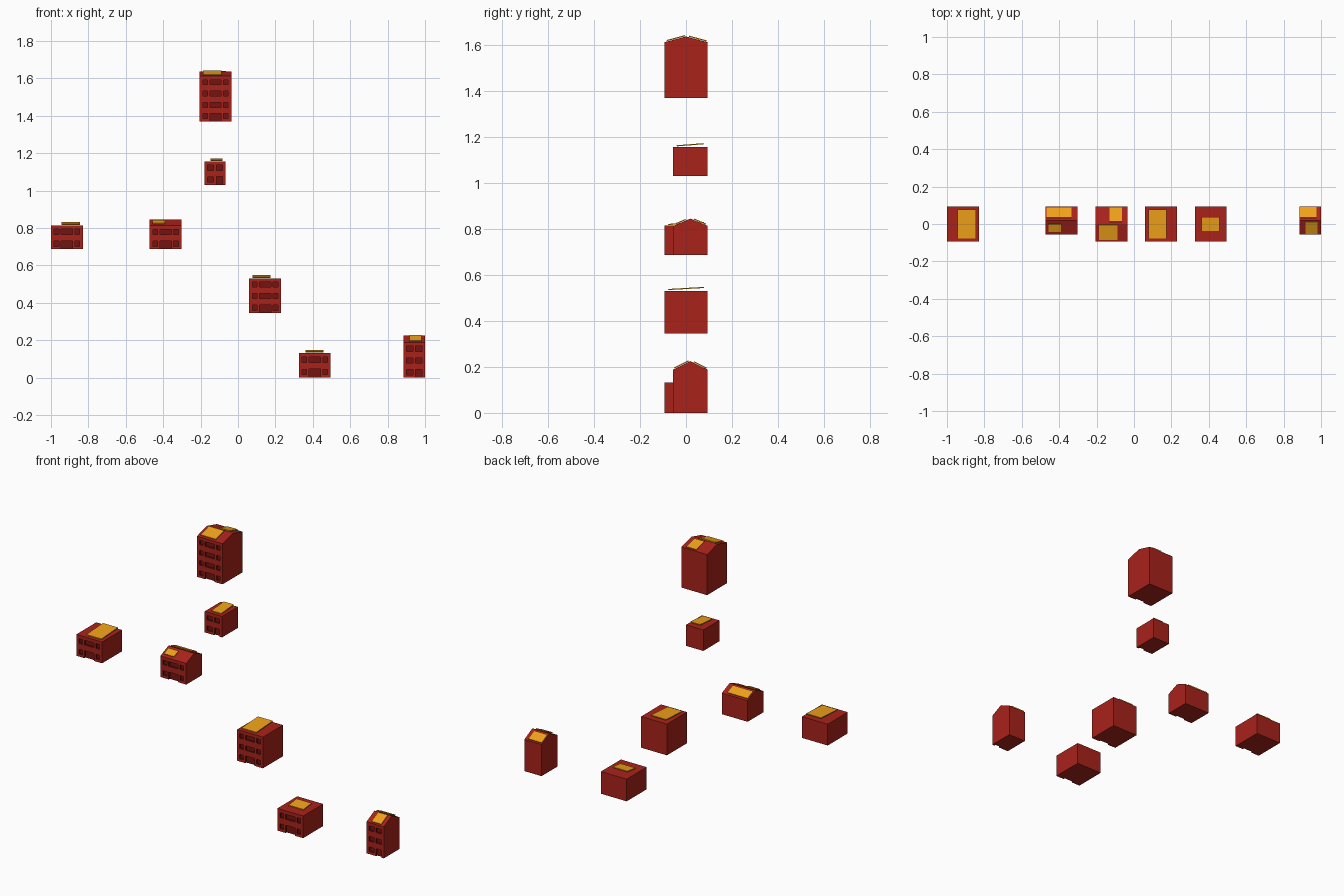
import bpy
from mathutils import Vector

if "Cube" in bpy.data.objects:
    bpy.data.objects.remove(bpy.data.objects["Cube"])


def material(name, rgb):
    m = bpy.data.materials.new(name)
    m.diffuse_color = (*rgb, 1)
    m.use_nodes = True
    m.node_tree.nodes["Principled BSDF"].inputs["Base Color"].default_value = m.diffuse_color
    return m


RED = material("brick_red", (0.40, 0.016, 0.011))
DARK = material("dark_red", (0.17, 0.007, 0.005))
AMBER = material("amber", (0.88, 0.36, 0.01))
BACK = 0.094
RECESS = 0.010


def add_object(name, verts, faces, mats, slot=0):
    me = bpy.data.meshes.new(name)
    me.from_pydata(verts, [], faces)
    for m in mats:
        me.materials.append(m)
    for p in me.polygons:
        p.material_index = slot
    ob = bpy.data.objects.new(name, me)
    bpy.context.collection.objects.link(ob)
    return ob


def prism(profile, x0, x1, start=0):
    """Extrude a counter-clockwise (y, z) profile along x."""
    n = len(profile)
    verts = [(x, y, z) for x in (x0, x1) for y, z in profile]
    faces = [tuple(start + n - 1 - i for i in range(n)),
             tuple(start + n + i for i in range(n))]
    for i in range(n):
        j = (i + 1) % n
        faces.append((start + i, start + j, start + n + j, start + n + i))
    return verts, faces


def panel(name, x0, x1, a, b, thick=0.005):
    """Thin roof panel whose underside runs from a to b in (y, z)."""
    d = Vector((b[0] - a[0], b[1] - a[1])).normalized()
    n = Vector((-d.y, d.x)) * thick
    prof = [a, b, (b[0] + n.x, b[1] + n.y), (a[0] + n.x, a[1] + n.y)]
    add_object(name, *prism(prof, x0, x1), [AMBER])


def house(name, x0, x1, front, z0, eave, floors, panels, ridge=None):
    # walls and roof
    prof = [(front, z0), (BACK, z0), (BACK, eave), (front, eave)]
    mid = (front + BACK) / 2
    if ridge:
        prof.insert(3, (mid, ridge))
    body = add_object(name + "_walls", *prism(prof, x0, x1), [RED, DARK])

    # recessed windows and a ground-floor door
    w = x1 - x0
    if w > 0.15:
        columns, door = [(0.10, 0.245), (0.32, 0.68), (0.755, 0.90)], 1
    else:
        columns, door = [(0.14, 0.44), (0.56, 0.86)], 1
    h = (eave - z0) / floors
    verts, faces = [], []
    for f in range(floors):
        for c, (u0, u1) in enumerate(columns):
            lo, hi = z0 + (f + 0.24) * h, z0 + (f + 0.68) * h
            if f == 0 and c == door:
                lo, hi = z0 - 0.01, z0 + 0.70 * h
            y0, y1 = front - 0.01, front + RECESS
            v, fc = prism([(y0, lo), (y1, lo), (y1, hi), (y0, hi)],
                          x0 + u0 * w, x0 + u1 * w, len(verts))
            verts += v
            faces += fc
    cutter = add_object(name + "_opening_cutter", verts, faces, [RED, DARK], 1)
    cutter.hide_render = True
    cutter.hide_viewport = False
    cutter.display_type = 'WIRE'
    mod = body.modifiers.new("openings", 'BOOLEAN')
    mod.operation = 'DIFFERENCE'
    mod.solver = 'EXACT'
    mod.object = cutter

    # roof panels: tilted on flat roofs, lying on the slopes of gables
    for i, (px0, px1, py0, py1) in enumerate(panels):
        if ridge:
            slope = (ridge - eave) / (BACK - mid)
            ends = [(y, ridge - abs(y - mid) * slope + 0.002) for y in (py0, py1)]
        else:
            ends = [(py0, eave + 0.003), (py1, eave + 0.012)]
        panel(f"{name}_roof_panel_{i}", px0, px1, *ends)


# name, x range, front y, base, eave, floors, panels (x0, x1, y0, y1), ridge
house("far_left_house", -1.0, -0.83, -0.094, 0.687, 0.814, 2,
      [(-0.945, -0.846, -0.077, 0.078)])
house("left_gable_house", -0.472, -0.302, -0.056, 0.687, 0.813, 2,
      [(-0.458, -0.391, -0.042, 0.0), (-0.467, -0.333, 0.033, 0.086)], 0.845)
house("top_tower", -0.205, -0.036, -0.094, 1.37, 1.612, 4,
      [(-0.188, -0.087, -0.083, -0.004), (-0.130, -0.065, 0.012, 0.088)], 1.637)
house("upper_small_house", -0.18, -0.066, -0.056, 1.031, 1.156, 2,
      [(-0.147, -0.082, -0.040, 0.077)])
house("middle_house", 0.06, 0.23, -0.094, 0.345, 0.531, 3,
      [(0.077, 0.175, -0.077, 0.078)])
house("low_house", 0.325, 0.495, -0.094, 0.0, 0.132, 2,
      [(0.360, 0.458, -0.037, 0.038)])
house("right_gable_house", 0.886, 1.0, -0.056, 0.0, 0.188, 3,
      [(0.916, 0.980, -0.050, 0.013), (0.888, 0.977, 0.033, 0.088)], 0.225)
